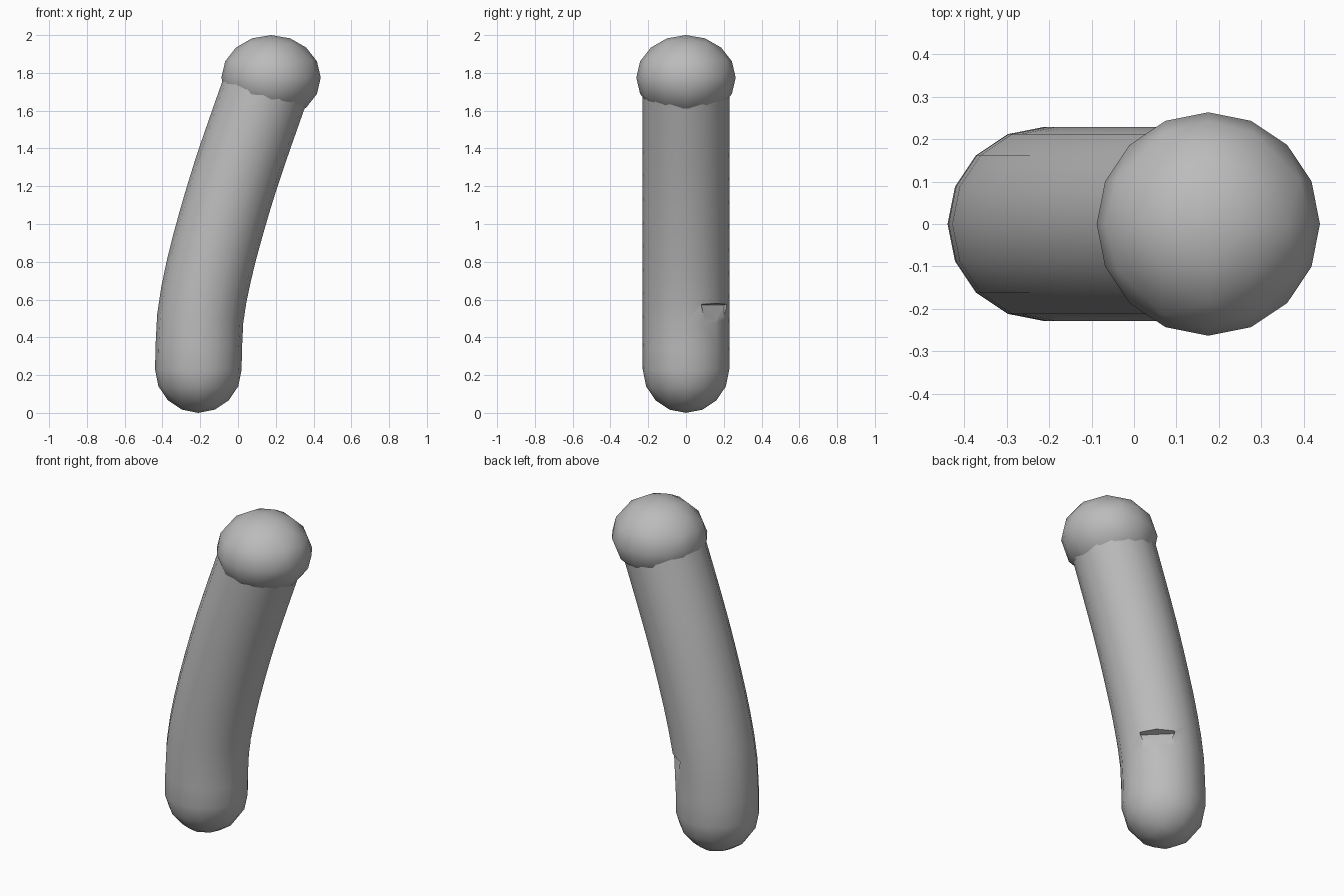
import bpy, bmesh, math
from mathutils import Vector, Matrix

cube = bpy.data.objects.get("Cube")
if cube:
    bpy.data.objects.remove(cube, do_unlink=True)

grey = bpy.data.materials.new("plain_grey")
grey.use_nodes = True
grey.diffuse_color = (0.5, 0.5, 0.5, 1)
grey.node_tree.nodes["Principled BSDF"].inputs["Base Color"].default_value = (0.5, 0.5, 0.5, 1)


def make_object(name, bm):
    bmesh.ops.recalc_face_normals(bm, faces=bm.faces)
    mesh = bpy.data.meshes.new(name)
    bm.to_mesh(mesh)
    bm.free()
    mesh.materials.append(grey)
    obj = bpy.data.objects.new(name, mesh)
    bpy.context.collection.objects.link(obj)
    return obj


def select(obj):
    bpy.ops.object.select_all(action='DESELECT')
    obj.select_set(True)
    bpy.context.view_layer.objects.active = obj


def ball(bm, centre, scale):
    """Octahedron split twice and rounded: sixteen sides at the equator."""
    axes = [Vector(a) * s for a in ((1, 0, 0), (0, 1, 0), (0, 0, 1)) for s in (1, -1)]
    verts = [bm.verts.new(a) for a in axes]
    bmesh.ops.convex_hull(bm, input=verts)
    for _ in range(2):
        bmesh.ops.subdivide_edges(bm, edges=bm.edges[:], cuts=1, use_grid_fill=True)
        for v in bm.verts:
            v.co.normalize()
    bmesh.ops.triangulate(bm, faces=bm.faces[:])
    for v in bm.verts:
        v.co = Vector(centre) + Vector(a * b for a, b in zip(v.co, scale))


# Body: rounded foot joined to a tube swept along a leaning curve
RADIUS, SIDES, FOOT = 0.229, 16, 0.229
path = [(-0.21, FOOT), (-0.2, 0.5), (-0.155, 0.75), (-0.09, 1.0),
        (-0.015, 1.25), (0.07, 1.5), (0.155, 1.74)]


def curve_point(i, t):
    """Smooth curve through the path points."""
    p = [Vector(path[min(max(i + k, 0), len(path) - 1)]) for k in (-1, 0, 1, 2)]
    return p[1] + 0.5 * t * (p[2] - p[0] + t * (2 * p[0] - 5 * p[1] + 4 * p[2] - p[3]
                             + t * (3 * (p[1] - p[2]) + p[3] - p[0])))


line = [curve_point(i, t) for i in range(len(path) - 1) for t in (0, 0.5)] + [Vector(path[-1])]
bm = bmesh.new()
ball(bm, (-0.21, 0, FOOT), (RADIUS, RADIUS, RADIUS))
upper = [v for v in bm.verts if v.co.z > FOOT + 0.001]
bmesh.ops.delete(bm, geom=upper, context='VERTS')
rings = []
for i, c in enumerate(line):
    if i == 0:
        along = Vector((0, 1))
    else:
        along = (line[min(i + 1, len(line) - 1)] - line[i - 1]).normalized()
    ring = []
    for k in range(SIDES):
        a = 2 * math.pi * k / SIDES
        u, w = RADIUS * math.cos(a), RADIUS * math.sin(a)
        ring.append(bm.verts.new((c.x + u * along.y, w, c.y - u * along.x)))
    rings.append(ring)
for low, high in zip(rings, rings[1:]):
    for k in range(SIDES):
        n = (k + 1) % SIDES
        bm.faces.new((low[k], low[n], high[n], high[k]))
bm.faces.new(rings[-1])
bmesh.ops.remove_doubles(bm, verts=bm.verts[:], dist=0.002)
body = make_object("bent_body", bm)

# Small wedge-shaped nick in the back of the body
bm = bmesh.new()
profile = [(0.19, 0.57, 0.095), (0.32, 0.6, 0.1), (0.32, 0.48, 0.07), (0.222, 0.48, 0.06)]
corners = [bm.verts.new((r, s * half, z)) for r, z, half in profile for s in (-1, 1)]
bmesh.ops.convex_hull(bm, input=corners)
bm.transform(Matrix.Translation((-0.19, 0, 0)) @ Matrix.Rotation(math.radians(45), 4, 'Z'))
cutter = make_object("nick_cutter", bm)
cutter.hide_render = True
cut = body.modifiers.new("nick", 'BOOLEAN')
cut.operation = 'DIFFERENCE'
cut.solver = 'EXACT'
cut.object = cutter
select(body)
bpy.ops.object.modifier_apply(modifier=cut.name)
bpy.data.objects.remove(cutter, do_unlink=True)

# Rounded knob on top
bm = bmesh.new()
ball(bm, (0.175, 0, 1.775), (0.263, 0.263, 0.225))
knob = make_object("round_knob", bm)

for obj in (body, knob):
    select(obj)
    bpy.ops.object.shade_smooth_by_angle(angle=math.radians(35))
